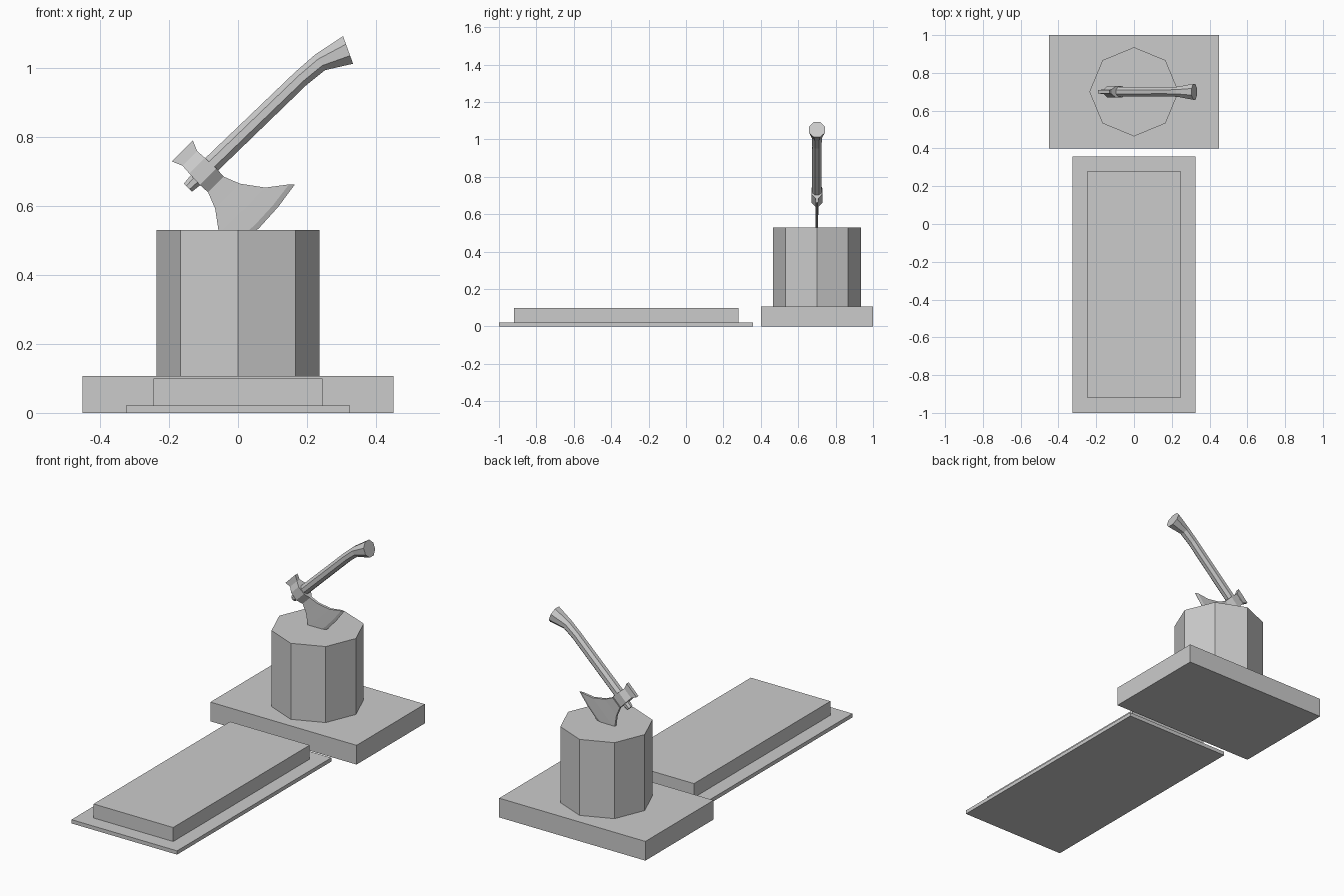
import bpy, bmesh, math
from mathutils import Vector

if "Cube" in bpy.data.objects:
    bpy.data.objects.remove(bpy.data.objects["Cube"])

AXE_Y = 0.70


def make_object(name, bm):
    bmesh.ops.recalc_face_normals(bm, faces=bm.faces)
    mesh = bpy.data.meshes.new(name)
    bm.to_mesh(mesh)
    bm.free()
    obj = bpy.data.objects.new(name, mesh)
    bpy.context.collection.objects.link(obj)
    return obj


def box(name, x, y0, y1, z0, z1):
    bpy.ops.mesh.primitive_cube_add(size=1, location=(0, (y0 + y1) / 2, (z0 + z1) / 2))
    obj = bpy.context.object
    obj.name = name
    obj.scale = (2 * x, y1 - y0, z1 - z0)


def loft(name, rings):
    """Skin a list of equal-length closed rings and cap both ends."""
    bm = bmesh.new()
    loops = [[bm.verts.new(p) for p in ring] for ring in rings]
    n = len(loops[0])
    for a, b in zip(loops, loops[1:]):
        for i in range(n):
            j = (i + 1) % n
            bm.faces.new((a[i], a[j], b[j], b[i]))
    bm.faces.new(loops[0])
    bm.faces.new(loops[-1])
    return make_object(name, bm)


# Platform slabs
box("block_base", 0.45, 0.40, 1.0, 0, 0.107)
box("lower_slab", 0.325, -1.0, 0.357, 0, 0.021)
box("upper_slab", 0.245, -0.92, 0.28, 0.021, 0.099)

# Octagonal chopping block
bpy.ops.mesh.primitive_cylinder_add(vertices=8, radius=0.236, depth=0.423,
                                    location=(0, AXE_Y, 0.3185))
bpy.context.object.name = "chopping_block"

# Axe handle: octagonal sections (x, z, radius, tilt in degrees)
sections = [(-0.145, 0.653, 0.018, 45), (-0.080, 0.717, 0.028, 45),
            (0.183, 0.970, 0.027, 42), (0.238, 1.016, 0.029, 33),
            (0.319, 1.052, 0.046, 20)]
rings = []
for x, z, r, tilt in sections:
    t = math.radians(tilt)
    side = Vector((-math.sin(t), 0, math.cos(t)))
    angles = [math.radians(22.5 + 45 * i) for i in range(8)]
    rings.append([Vector((x, AXE_Y, z)) + r * (math.cos(a) * side + math.sin(a) * Vector((0, 1, 0)))
                  for a in angles])
loft("axe_handle", rings)

# Axe head: stations from poll to cutting edge
# (distance, half height, half thickness, outward bow)
stations = [(-0.085, 0.043, 0.009, 0), (-0.055, 0.030, 0.012, 0),
            (-0.025, 0.032, 0.030, 0), (0.020, 0.034, 0.030, 0),
            (0.052, 0.032, 0.008, 0), (0.100, 0.051, 0.007, 0),
            (0.160, 0.095, 0.007, 0), (0.202, 0.150, 0.006, 0.013),
            (0.214, 0.162, 0.0006, 0.016)]
centre = Vector((-0.101, AXE_Y, 0.699))
along = Vector((1, 0, -1)).normalized()
up = Vector((1, 0, 1)).normalized()
steps = [-1, -0.5, 0, 0.5, 1]
rings = []
for u, h, th, bow in stations:
    def point(t, s):
        return centre + along * (u + bow * (1 - t * t)) + up * (h * t) + Vector((0, s * th, 0))
    rings.append([point(t, 1) for t in steps] + [point(t, -1) for t in reversed(steps)])
loft("axe_head", rings)
